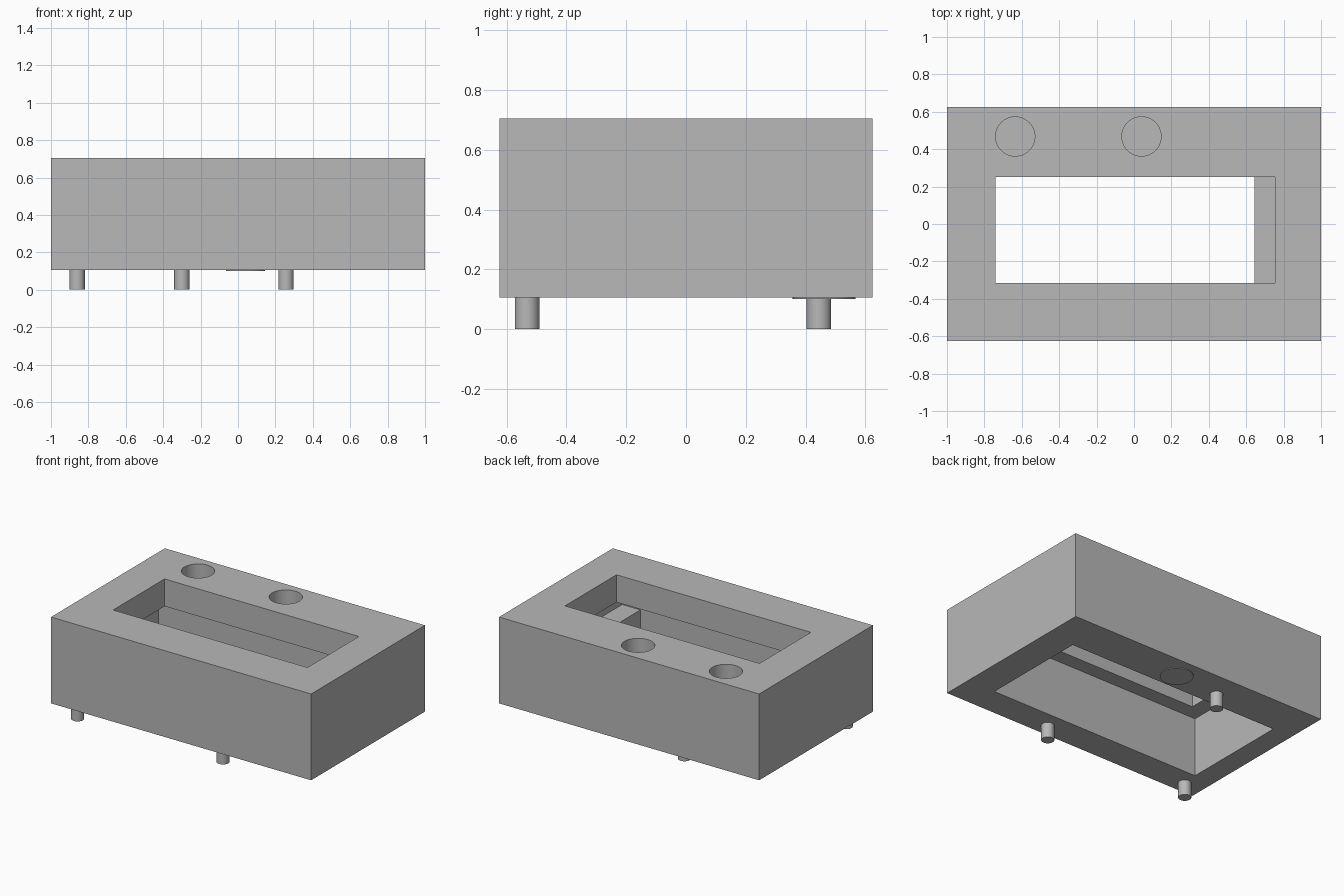
import bpy

cube = bpy.data.objects.get("Cube")
if cube:
    bpy.data.objects.remove(cube, do_unlink=True)

grey = bpy.data.materials.new("plain grey")
grey.use_nodes = True
GREY = (0.48, 0.48, 0.48, 1)
grey.diffuse_color = GREY
grey.node_tree.nodes["Principled BSDF"].inputs["Base Color"].default_value = GREY


def box(name, x, y, z):
    """Box from (low, high) limits on each axis."""
    limits = (x, y, z)
    bpy.ops.mesh.primitive_cube_add(size=1, location=[sum(l) / 2 for l in limits])
    ob = bpy.context.object
    ob.name = name
    ob.scale = [l[1] - l[0] for l in limits]
    bpy.ops.object.transform_apply(location=True, rotation=False, scale=True)
    ob.data.materials.append(grey)
    return ob


def cylinder(name, x, y, radius, z):
    """Upright cylinder between two heights."""
    bpy.ops.mesh.primitive_cylinder_add(vertices=48, radius=radius, depth=z[1] - z[0],
                                        location=(x, y, sum(z) / 2))
    ob = bpy.context.object
    ob.name = name
    ob.data.materials.append(grey)
    bpy.ops.object.shade_smooth_by_angle()
    return ob


def cut(target, cutter):
    """Subtract the cutter and remove it."""
    mod = target.modifiers.new("cut", 'BOOLEAN')
    mod.operation = 'DIFFERENCE'
    mod.solver = 'EXACT'
    mod.object = cutter
    bpy.context.view_layer.objects.active = target
    bpy.ops.object.modifier_apply(modifier=mod.name)
    bpy.data.objects.remove(cutter, do_unlink=True)


BOTTOM, TOP, STEP = 0.105, 0.705, 0.515
HOLE_R, HOLE_Y = 0.105, 0.468

# Case with a stepped opening: narrow above, wide below
case = box("case", (-1, 1), (-0.625, 0.625), (BOTTOM, TOP))
cut(case, box("lower_pocket", (-0.85, 0.785), (-0.42, 0.34), (0, STEP)))
cut(case, box("upper_opening", (-0.74, 0.755), (-0.315, 0.25), (0.4, 0.9)))

# Two round wells in the rear of the top
for x in (-0.635, 0.04):
    cut(case, cylinder("well", x, HOLE_Y, HOLE_R, (0.13, 0.9)))
bpy.ops.object.select_all(action='DESELECT')
case.select_set(True)
bpy.context.view_layer.objects.active = case
bpy.ops.object.shade_smooth_by_angle()

# Raised disc beneath one well
cylinder("well_base", 0.04, 0.462, HOLE_R, (0.1, 0.108))

# Ledge across the left end of the lower pocket
box("inner_ledge", (0.645, 0.79), (-0.425, 0.345), (0.25, 0.45))

# Three short pegs as feet
for name, x, y in (("front_right_foot", -0.86, -0.532),
                   ("front_left_foot", 0.257, -0.532),
                   ("rear_foot", -0.3, 0.445)):
    cylinder(name, x, y, 0.041, (0, BOTTOM + 0.01))
